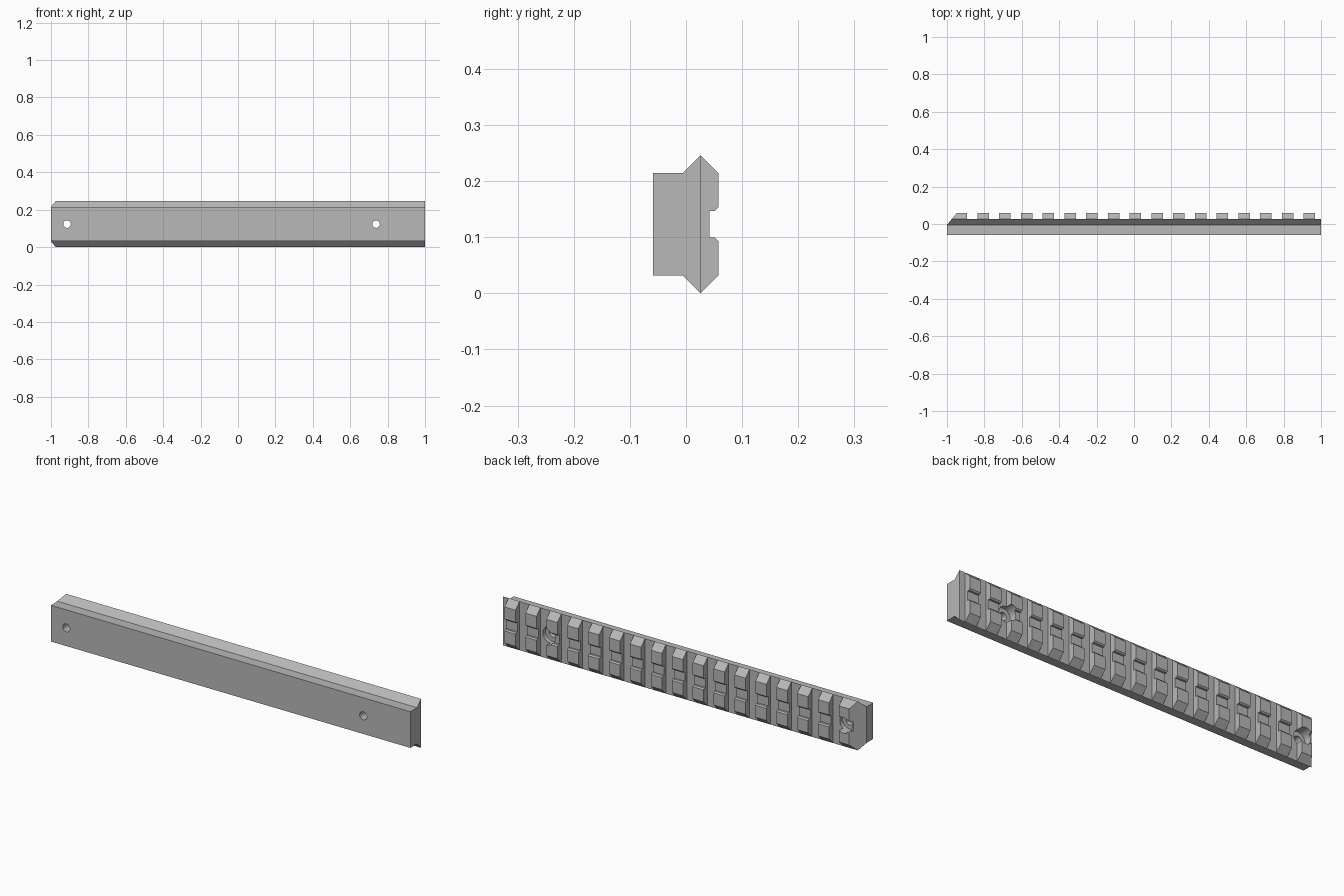
import bpy, bmesh, math
from mathutils import Matrix, Vector

if "Cube" in bpy.data.objects:
    bpy.data.objects.remove(bpy.data.objects["Cube"], do_unlink=True)

MID, PITCH, SLOT = 0.123, 0.1163, 0.055
FLOOR, BACK = 0.0263, 0.058

grey = bpy.data.materials.new("metal grey")
grey.use_nodes = True
colour = (0.48, 0.48, 0.48, 1)
grey.diffuse_color = colour
grey.node_tree.nodes["Principled BSDF"].inputs["Base Color"].default_value = colour


def make_object(name, bm):
    bmesh.ops.recalc_face_normals(bm, faces=bm.faces)
    mesh = bpy.data.meshes.new(name)
    bm.to_mesh(mesh)
    bm.free()
    mesh.materials.append(grey)
    obj = bpy.data.objects.new(name, mesh)
    bpy.context.collection.objects.link(obj)
    return obj


def cut(target, cutter):
    mod = target.modifiers.new(cutter.name, 'BOOLEAN')
    mod.operation = 'DIFFERENCE'
    mod.solver = 'EXACT'
    mod.object = cutter
    bpy.context.view_layer.objects.active = target
    bpy.ops.object.modifier_apply(modifier=mod.name)
    bpy.data.objects.remove(cutter, do_unlink=True)


# Rail body: half profile (y, height from centre line), mirrored and extruded
half = [(-0.059, 0.091), (-0.006, 0.091), (0.026, MID), (BACK, 0.091),
        (BACK, 0.030), (0.052, 0.024), (0.042, 0.024)]
profile = half + [(y, -h) for y, h in reversed(half)]
bm = bmesh.new()
face = bm.faces.new([bm.verts.new((-1, y, MID + h)) for y, h in profile])
ext = bmesh.ops.extrude_face_region(bm, geom=[face])
bmesh.ops.translate(bm, vec=(2, 0, 0),
                    verts=[g for g in ext["geom"] if isinstance(g, bmesh.types.BMVert)])

# Slanted end, sliced off and capped
sliced = bmesh.ops.bisect_plane(bm, geom=bm.verts[:] + bm.edges[:] + bm.faces[:],
                                plane_co=(-1, -0.005, 0),
                                plane_no=Vector((-0.063, 0.052, 0)).normalized(),
                                clear_outer=True)
edges = [g for g in sliced["geom_cut"] if isinstance(g, bmesh.types.BMEdge)]
bmesh.ops.holes_fill(bm, edges=edges, sides=0)
rail = make_object("accessory_rail", bm)

# Cross slots between the teeth
bm = bmesh.new()
for i in range(17):
    place = Matrix.Translation((-0.8645 + i * PITCH, FLOOR + 0.1, MID))
    bmesh.ops.create_cube(bm, size=1, matrix=place @ Matrix.Diagonal((SLOT, 0.2, 0.4, 1)))
cut(rail, make_object("slot_cutter", bm))

# Screw holes with a wider bore behind
for x in (-0.914, 0.738):
    for radius, y0, y1 in ((0.04, 0.005, 0.2), (0.02, -0.2, 0.1)):
        bm = bmesh.new()
        place = Matrix.Translation((x, (y0 + y1) / 2, MID)) @ Matrix.Rotation(math.pi / 2, 4, 'X')
        bmesh.ops.create_cone(bm, cap_ends=True, segments=32, radius1=radius,
                              radius2=radius, depth=y1 - y0, matrix=place)
        cut(rail, make_object("bore_cutter", bm))

# Smooth bores, crisp edges elsewhere
bpy.ops.object.select_all(action='DESELECT')
rail.select_set(True)
bpy.context.view_layer.objects.active = rail
bpy.ops.object.shade_smooth_by_angle(angle=math.radians(25))
